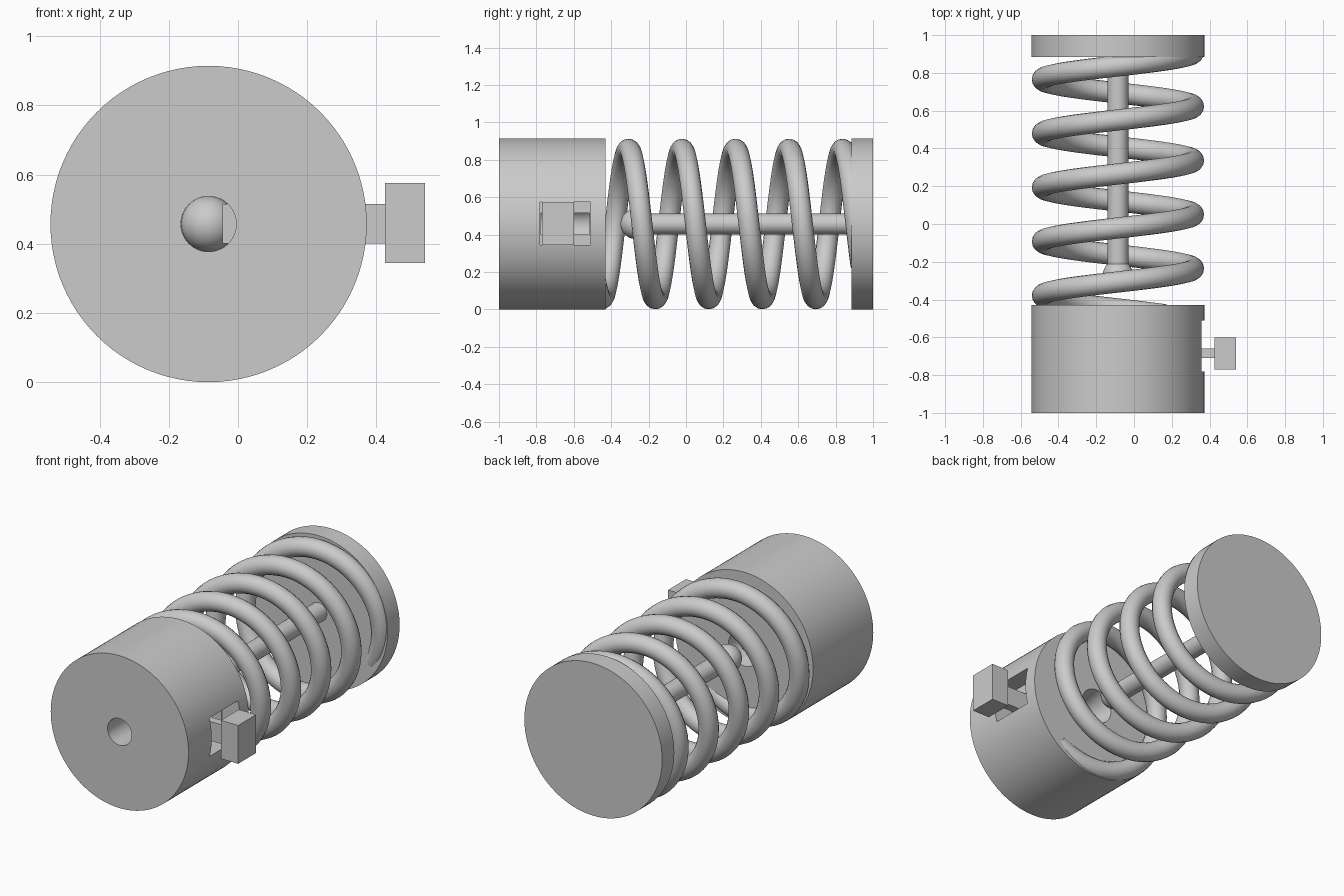
import bpy
import bmesh
import math

cube = bpy.data.objects.get("Cube")
if cube:
    bpy.data.objects.remove(cube, do_unlink=True)

CX, CZ, R = -0.085, 0.457, 0.457   # shared axis and outer radius

grey = bpy.data.materials.new("plain_grey")
grey.use_nodes = True
grey.diffuse_color = (0.6, 0.6, 0.6, 1)
grey.node_tree.nodes["Principled BSDF"].inputs["Base Color"].default_value = (0.6, 0.6, 0.6, 1)


def finish(name, bm, smooth=True):
    bmesh.ops.recalc_face_normals(bm, faces=bm.faces)
    mesh = bpy.data.meshes.new(name)
    bm.to_mesh(mesh)
    bm.free()
    mesh.materials.append(grey)
    obj = bpy.data.objects.new(name, mesh)
    bpy.context.collection.objects.link(obj)
    if smooth:
        shade(obj)
    return obj


def activate(obj):
    bpy.ops.object.select_all(action='DESELECT')
    obj.select_set(True)
    bpy.context.view_layer.objects.active = obj


def shade(obj):
    activate(obj)
    bpy.ops.object.shade_smooth_by_angle(angle=math.radians(30))


def lathe(name, profile, sides=96):
    """Solid of revolution about the main axis, from (radius, y) pairs."""
    bm = bmesh.new()
    rings = []
    for r, y in profile:
        rings.append([bm.verts.new((CX + r * math.cos(math.tau * i / sides), y,
                                    CZ + r * math.sin(math.tau * i / sides)))
                      for i in range(sides)])
    for a, b in zip(rings, rings[1:]):
        for i in range(sides):
            j = (i + 1) % sides
            bm.faces.new((a[i], a[j], b[j], b[i]))
    bm.faces.new(rings[0])
    bm.faces.new(rings[-1])
    return finish(name, bm)


def box(name, xs, ys, zs):
    bm = bmesh.new()
    bmesh.ops.create_cube(bm, size=1)
    for v in bm.verts:
        for k, (lo, hi) in enumerate((xs, ys, zs)):
            v.co[k] = hi if v.co[k] > 0 else lo
    return finish(name, bm, smooth=False)


def cut(target, cutter):
    mod = target.modifiers.new("cut", 'BOOLEAN')
    mod.operation = 'DIFFERENCE'
    mod.solver = 'EXACT'
    mod.object = cutter
    activate(target)
    bpy.ops.object.modifier_apply(modifier=mod.name)
    bpy.data.objects.remove(cutter, do_unlink=True)


# Housing with a central bore, side recess and narrow slider channel
housing = lathe("housing", [(R, -1), (R, -0.43)])
cut(housing, lathe("bore_cutter", [(0.08, -1.1), (0.08, -0.55), (0.105, -0.43), (0.105, -0.3)], 48))
cut(housing, box("recess_cutter", (0.25, 0.6), (-0.78, -0.51), (0.345, 0.575)))
cut(housing, box("channel_cutter", (CX, 0.3), (-0.775, -0.515), (0.4, 0.515)))
shade(housing)

# Side latch: flat stem reaching into the bore, and its knob
box("latch_stem", (-0.045, 0.43), (-0.71, -0.66), (0.4, 0.515))
box("latch_knob", (0.425, 0.54), (-0.77, -0.6), (0.345, 0.575))

# End cap, plunger rod and ball tip
lathe("end_cap", [(R, 0.885), (R, 1)])
lathe("plunger_rod", [(0.055, -0.27), (0.055, 0.9)], 48)
ball = bmesh.new()
bmesh.ops.create_uvsphere(ball, u_segments=32, v_segments=20, radius=0.08)
bmesh.ops.translate(ball, verts=ball.verts, vec=(CX, -0.27, CZ))
finish("plunger_ball", ball)

# Coil spring: a tube swept along a helix, ends buried in housing and cap
PITCH, WIRE, STEPS, SIDES = 0.286, 0.056, 64, 16
COIL = R - WIRE - 0.001
start, end = -0.48, 0.935
count = int((end - start) / PITCH * STEPS)
bm = bmesh.new()
rings = []
for n in range(count + 1):
    y = start + (end - start) * n / count
    a = math.tau * (y + 0.307) / PITCH          # zero at the top of a coil
    slope = math.atan2(PITCH, math.tau * COIL)
    ring = []
    for k in range(SIDES):
        t = math.tau * k / SIDES
        out, side = WIRE * math.cos(t), WIRE * math.sin(t)
        rad = COIL + out
        along = -side * math.sin(slope)
        ring.append(bm.verts.new((CX + rad * math.sin(a) + along * math.cos(a),
                                  y + side * math.cos(slope),
                                  CZ + rad * math.cos(a) - along * math.sin(a))))
    rings.append(ring)
for p, q in zip(rings, rings[1:]):
    for k in range(SIDES):
        m = (k + 1) % SIDES
        bm.faces.new((p[k], p[m], q[m], q[k]))
bm.faces.new(rings[0])
bm.faces.new(rings[-1])
finish("coil_spring", bm)
